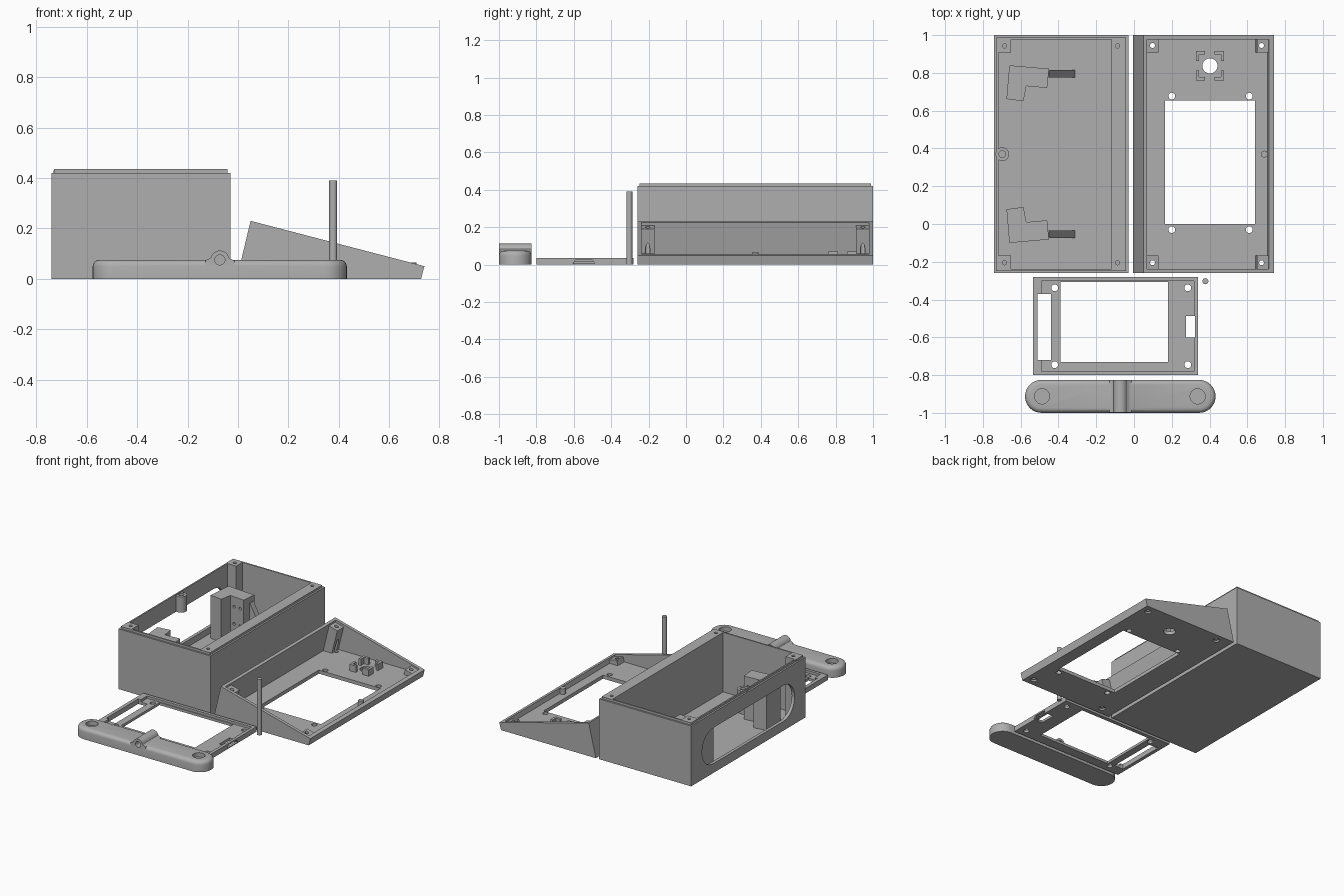
import bpy, bmesh, math

if "Cube" in bpy.data.objects:
    bpy.data.objects.remove(bpy.data.objects["Cube"])

grey = bpy.data.materials.new("plain_grey")
grey.diffuse_color = (0.43, 0.43, 0.43, 1)
grey.use_nodes = True
grey.node_tree.nodes["Principled BSDF"].inputs["Base Color"].default_value = grey.diffuse_color


def prism(name, pts, h0, h1, axis="z", bevel=0):
    """Extrude a 2D outline along one axis."""
    place = {"z": lambda u, v, h: (u, v, h),
             "y": lambda u, v, h: (u, h, v),
             "x": lambda u, v, h: (h, u, v)}[axis]
    bm = bmesh.new()
    low = [bm.verts.new(place(u, v, h0)) for u, v in pts]
    top = [bm.verts.new(place(u, v, h1)) for u, v in pts]
    bm.faces.new(low)
    cap = bm.faces.new(top)
    n = len(pts)
    for i in range(n):
        j = (i + 1) % n
        bm.faces.new((low[i], low[j], top[j], top[i]))
    bmesh.ops.recalc_face_normals(bm, faces=bm.faces)
    if bevel:
        bmesh.ops.bevel(bm, geom=list(cap.edges), offset=bevel, segments=4,
                        profile=0.5, affect="EDGES")
    me = bpy.data.meshes.new(name)
    bm.to_mesh(me)
    bm.free()
    me.materials.append(grey)
    ob = bpy.data.objects.new(name, me)
    bpy.context.collection.objects.link(ob)
    return ob


def box(x0, x1, y0, y1, z0, z1, name="block"):
    return prism(name, [(x0, y0), (x1, y0), (x1, y1), (x0, y1)], z0, z1)


def arc(cu, cv, r, a0, a1, n=16):
    return [(cu + r * math.cos(math.radians(a0 + (a1 - a0) * i / n)),
             cv + r * math.sin(math.radians(a0 + (a1 - a0) * i / n))) for i in range(n + 1)]


def rod(x, y, r, z0, z1, name="rod"):
    return prism(name, arc(x, y, r, 0, 360, 28)[:-1], z0, z1)


def stadium(u0, u1, v, r):
    return arc(u1 - r, v, r, -90, 90) + arc(u0 + r, v, r, 90, 270)


def combine(ob, others, op):
    """Apply a union or difference and remove the helper pieces."""
    for o in others:
        m = ob.modifiers.new("bool", "BOOLEAN")
        m.operation, m.solver, m.object = op, "EXACT", o
        dg = bpy.context.evaluated_depsgraph_get()
        me = bpy.data.meshes.new_from_object(ob.evaluated_get(dg))
        ob.modifiers.clear()
        ob.data = me
        bpy.data.objects.remove(o)
    return ob


def add(ob, *o):
    return combine(ob, o, "UNION")


def cut(ob, *o):
    return combine(ob, o, "DIFFERENCE")


# deep case: open box with a raised lip, corner posts and one thick wall
case = box(-.74, -.03, -.26, 1, 0, .42, "case")
add(case, box(-.728, -.042, -.248, .988, .40, .435))
cut(case, box(-.718, -.12, -.238, .978, .02, .5))
add(case, *[box(-.73, -.65, y, y + .08, .01, .435) for y in (-.248, .908)])
# rounded window through the side wall
cut(case, prism("window", stadium(-.14, .88, .19, .125), -.8, -.71, "x"))
# screw boss above the window
add(case, rod(-.697, .37, .036, .32, .43))
cut(case, rod(-.697, .37, .018, .3, .5))
cut(case, *[rod(x, y, .011, .33, .5) for x in (-.685, -.087) for y in (-.205, .943)])

# pair of angled brackets with sloping braces on the case floor
outline = [(-.66, .84), (-.45, .822), (-.46, .72), (-.57, .73), (-.585, .65), (-.675, .662)]
for i, name in enumerate(("rear_bracket", "front_bracket")):
    def flip(p):
        return (p[0], p[1] if i == 0 else .74 - p[1])
    bracket = prism(name, [flip(p) for p in outline], .015, .32)
    y0, y1 = sorted((flip((0, .775))[1], flip((0, .815))[1]))
    prism(name + "_brace", [(-.46, .015), (-.31, .015), (-.45, .28), (-.46, .28)], y0, y1, "y")
    # small mounting holes in the inner faces
    for x in (-.54, -.49):
        for z in (.13, .25):
            yc = flip((0, .71))[1]
            cut(bracket, prism("hole", arc(x, z, .01, 0, 360, 12)[:-1], yc - .04, yc + .04, "y"))

# wedge shaped lid shell, open on its slanted side
lid = prism("wedge_lid", [(-.005, 0), (.05, .23), (.74, .05), (.727, 0)], -.26, 1, "y")
cut(lid, prism("hollow", [(.022, .025), (.088, .3), (.78, .3), (.706, .025)], -.238, .978, "y"))
# sloped corner posts
for y in (-.245, .908):
    add(lid, prism("post", [(.01, .01), (.055, .212), (.13, .192), (.085, .01)], y, y + .077, "y"),
        prism("post", [(.715, .012), (.724, .043), (.652, .061), (.64, .012)], y, y + .077, "y"))
# screen opening, mounting holes and round button hole
cut(lid, box(.165, .64, 0, .655, -.1, .1),
    *[rod(x, y, .018, -.1, .1) for x in (.2, .61) for y in (-.03, .677)],
    *[rod(x, y, .013, -.1, .3) for x in (.098, .675) for y in (-.205, .945)],
    *[rod(x, y, .022, -.1, .012) for x in (.098, .675) for y in (-.205, .945)],
    rod(.402, .837, .04, -.1, .1))
rod(.69, .37, .018, .02, .065, "lid_pin")
# four corner clips round the button hole
for sx in (-1, 1):
    for sy in (-1, 1):
        def clip(u0, u1, v0, v1):
            xs = sorted((.402 + sx * u0, .402 + sx * u1))
            ys = sorted((.837 + sy * v0, .837 + sy * v1))
            return box(*xs, *ys, .02, .07, "button_clip")
        add(clip(.025, .075, .06, .078), clip(.058, .075, .025, .078))

# flat screen frame with a raised rim
frame = box(-.535, .34, -.80, -.28, 0, .035, "screen_frame")
cut(frame, box(-.49, .318, -.78, -.302, .018, .1),
    box(-.39, .18, -.73, -.308, -.1, .1),
    box(-.51, -.44, -.72, -.37, -.1, .1),
    box(.275, .322, -.6, -.487, -.1, .1),
    prism("notch", [(-.605, .006), (-.487, .006), (-.5, .024), (-.59, .024)], .3, .4, "x"),
    *[rod(x, y, .018, -.1, .1) for x in (-.42, .285) for y in (-.745, -.338)])

# upright axle rod
rod(.378, -.303, .016, 0, .39, "axle_rod")

# rounded handle bar with a hinge hub
handle = prism("handle_bar", stadium(-.577, .432, -.9125, .0873), 0, .075, "z", .026)
hub = [(-.13, .03), (-.13, .072), (-.117, .078)] + arc(-.072, .075, .037, 165, 15, 20) \
    + [(-.027, .078), (-.014, .072), (-.014, .03)]
add(handle, prism("hub", hub, -.999, -.826, "y"))
cut(handle, prism("bore", arc(-.072, .075, .02, 0, 360, 24)[:-1], -1.1, -.7, "y"),
    *[rod(x, -.9125, .04, .045, .2) for x in (-.487, .337)])

# smooth only the round surfaces
bpy.ops.object.select_all(action="SELECT")
bpy.context.view_layer.objects.active = handle
bpy.ops.object.shade_smooth_by_angle(angle=math.radians(25))
